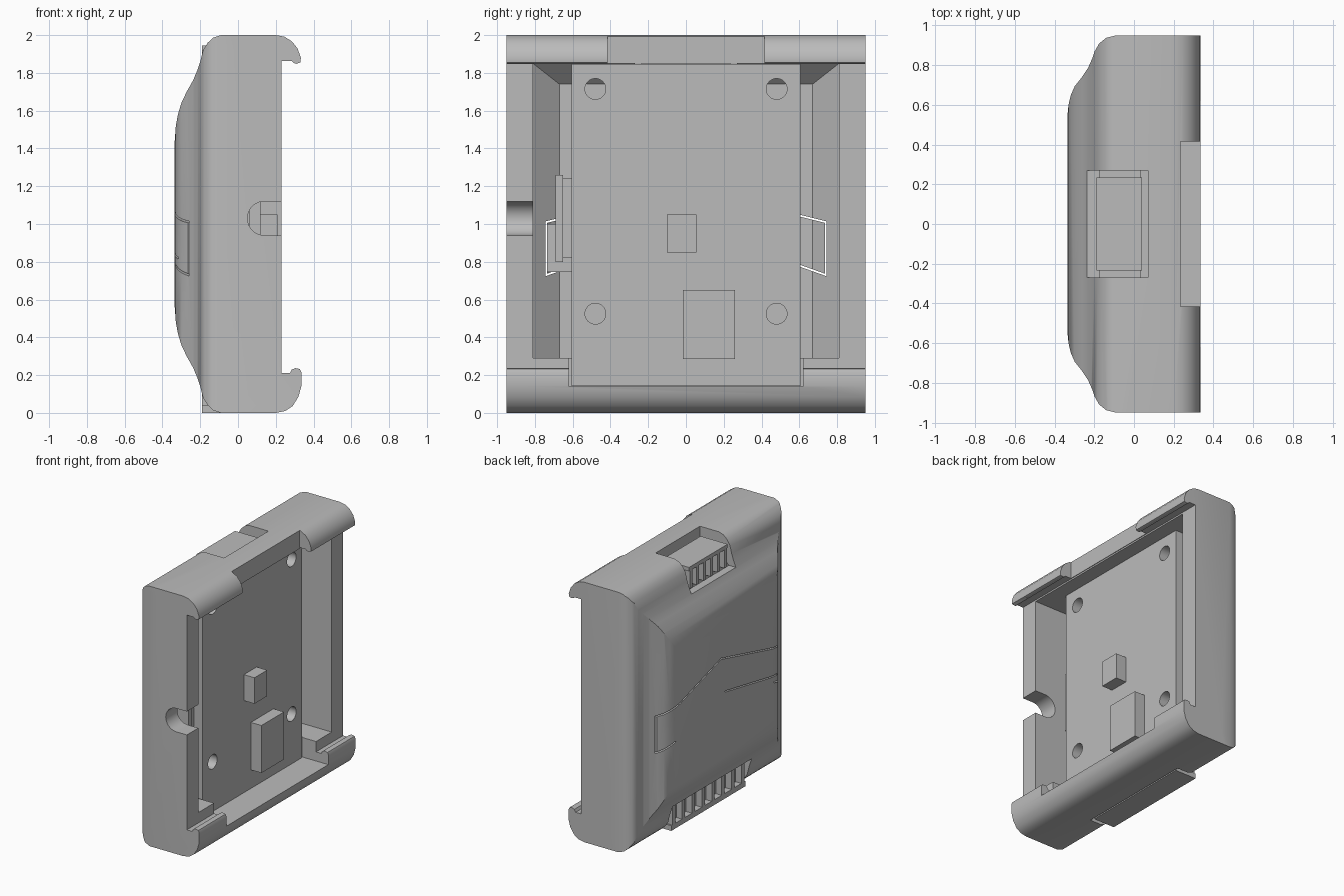
import bpy, bmesh
from math import radians, pi, atan2, hypot
from mathutils import Matrix

old = bpy.data.objects.get("Cube")
if old:
    bpy.data.objects.remove(old)

grey = bpy.data.materials.new("plain grey")
grey.use_nodes = True
grey.diffuse_color = (0.5, 0.5, 0.5, 1)
grey.node_tree.nodes["Principled BSDF"].inputs["Base Color"].default_value = (0.5, 0.5, 0.5, 1)


def finish(name, bm):
    bmesh.ops.recalc_face_normals(bm, faces=bm.faces)
    mesh = bpy.data.meshes.new(name)
    bm.to_mesh(mesh)
    bm.free()
    mesh.materials.append(grey)
    ob = bpy.data.objects.new(name, mesh)
    bpy.context.collection.objects.link(ob)
    return ob


def box(name, xs, ys, zs, turn=0):
    """Box between limits, optionally turned about x through its centre."""
    bm = bmesh.new()
    size = [b - a for a, b in (xs, ys, zs)]
    mid = [(a + b) / 2 for a, b in (xs, ys, zs)]
    m = Matrix.Translation(mid) @ Matrix.Rotation(turn, 4, 'X') @ Matrix.Diagonal((*size, 1))
    bmesh.ops.create_cube(bm, size=1, matrix=m)
    return finish(name, bm)


def cylinder(name, centre, r, depth, axis):
    bm = bmesh.new()
    m = Matrix.Translation(centre) @ Matrix.Rotation(pi / 2, 4, axis)
    bmesh.ops.create_cone(bm, cap_ends=True, segments=32, radius1=r, radius2=r, depth=depth, matrix=m)
    return finish(name, bm)


def prism(name, outline, place, half):
    """Extrude an outline; place(a, b, t) maps it into space."""
    bm = bmesh.new()
    low = [bm.verts.new(place(a, b, -half)) for a, b in outline]
    high = [bm.verts.new(place(a, b, half)) for a, b in outline]
    n = len(outline)
    bm.faces.new(low)
    bm.faces.new(high)
    for i in range(n):
        bm.faces.new((low[i], low[(i + 1) % n], high[(i + 1) % n], high[i]))
    return finish(name, bm)


def apply_boolean(ob, tool, operation='DIFFERENCE'):
    tool.hide_render = True
    mod = ob.modifiers.new("cut", 'BOOLEAN')
    mod.object, mod.operation, mod.solver = tool, operation, 'EXACT'
    bpy.context.view_layer.update()
    dg = bpy.context.evaluated_depsgraph_get()
    mesh = bpy.data.meshes.new_from_object(ob.evaluated_get(dg))
    ob.modifiers.clear()
    ob.data = mesh
    bpy.data.objects.remove(tool)


def smooth(ob, angle=28):
    bpy.ops.object.select_all(action='DESELECT')
    ob.select_set(True)
    bpy.context.view_layer.objects.active = ob
    bpy.ops.object.shade_smooth_by_angle(angle=radians(angle))


# Case: side profile with clip lips, crossed with the plan profile
dome = [(-.335, .44), (-.329, .52), (-.318, .58), (-.3, .64), (-.272, .7), (-.238, .76),
        (-.215, .815), (-.2, .86), (-.185, .92), (-.16, .96), (-.13, .987), (-.09, 1)]
top_lip = [(.2, 2), (.245, 1.992), (.285, 1.967), (.315, 1.93), (.333, 1.88), (.33, 1.855),
           (.31, 1.848), (.295, 1.852), (.285, 1.862), (.23, 1.862)]
low_lip = [(.23, .21), (.275, .21), (.285, .23), (.305, .237), (.328, .232), (.335, .215),
           (.335, .14), (.32, .085), (.29, .037), (.25, .01), (.2, 0)]
side = [(x, 1 + d) for x, d in dome] + top_lip + low_lip + [(x, 1 - d) for x, d in reversed(dome)]
case = prism("case", side, lambda a, b, t: (a, t, b), .95)

bulge = [(-.335, .55), (-.33, .6), (-.318, .65), (-.298, .695), (-.262, .74), (-.232, .785),
         (-.212, .83), (-.198, .87), (-.175, .91), (-.14, .938), (-.09, .95)]
plan = bulge + [(.5, .95), (.5, -.95)] + [(x, -y) for x, y in reversed(bulge)]
apply_boolean(case, prism("plan_cutter", plan, lambda a, b, t: (a, b, 1 + t), 1.2), 'INTERSECT')

# Inner cavity with a sloped floor edge
bm = bmesh.new()
for x, y, z in ((-.2, .67, 1.74), (-.09, .81, 1.85), (.5, .81, 1.85)):
    for s in (-1, 1):
        for h in (.29, z):
            bm.verts.new((x, s * y, h))
bmesh.ops.convex_hull(bm, input=bm.verts)
apply_boolean(case, finish("cavity_cutter", bm))

# Openings: board pocket, lip gap, cable notch, top and bottom ports
for xs, ys, zs in (((.04, .5), (-.62, .62), (.14, 1.849)),
                   ((.235, .5), (-.415, .415), (1.7, 2.1)),
                   ((.14, .5), (-1, -.7), (.94, 1.12)),
                   ((-.5, .07), (-.27, .27), (1.765, 2.1)),
                   ((-.5, 0), (-.48, .48), (-.1, .21))):
    apply_boolean(case, box("opening_cutter", xs, ys, zs))
apply_boolean(case, cylinder("notch_cutter", (.14, -.85, 1.03), .09, .3, 'X'))

# Panel seams on the domed back
half_seam = [(.6, .78), (.74, .73), (.74, 1.01), (.58, 1.05), (.05, 1.21)]
seam = half_seam + [(-y, z) for y, z in reversed(half_seam[:-1])]
for path in (seam, [(0, .94), (-.65, .82)]):
    for (y0, z0), (y1, z1) in zip(path, path[1:]):
        ym, zm, half = (y0 + y1) / 2, (z0 + z1) / 2, hypot(y1 - y0, z1 - z0) / 2 + .004
        apply_boolean(case, box("seam_cutter", (-.5, -.12), (ym - half, ym + half),
                                (zm - .005, zm + .005), atan2(z1 - z0, y1 - y0)))
smooth(case)

# Circuit board with four screw holes
board = box("circuit_board", (.03, .12), (-.605, .605), (.142, 1.847))
for y in (-.48, .48):
    for z in (.525, 1.715):
        apply_boolean(board, cylinder("hole_cutter", (.1, y, z), .055, .3, 'Y'))
smooth(board)

# Chips on the board
box("small_chip", (.115, .21), (-.1, .055), (.85, 1.05))
box("large_chip", (.115, .21), (-.015, .26), (.285, .65))

# Socket at the board's edge, facing the cable notch
box("side_socket", (-.1, .05), (-.65, -.58), (.82, 1.24))
box("side_socket_rim", (-.11, .06), (-.69, -.65), (.8, 1.26))
box("latch_tab", (-.2, -.13), (-.735, -.6), (.745, 1.0))

# Top port: housing with a row of fins facing the back
box("top_connector", (-.15, .04), (-.235, .235), (1.74, 1.94))
box("top_connector_cap", (-.19, .04), (-.235, .235), (1.915, 1.945))
for i in range(6):
    y = -.21 + i * .084
    box("top_fin", (-.19, -.14), (y - .015, y + .015), (1.775, 1.92))

# Bottom port: housing, base plate and fins
box("bottom_connector", (-.14, .01), (-.45, .45), (.02, .22))
box("bottom_plate", (-.19, -.01), (-.45, .45), (0, .04))
for i in range(8):
    y = -.42 + i * .12
    box("bottom_fin", (-.19, -.13), (y - .018, y + .018), (.03, .2))
